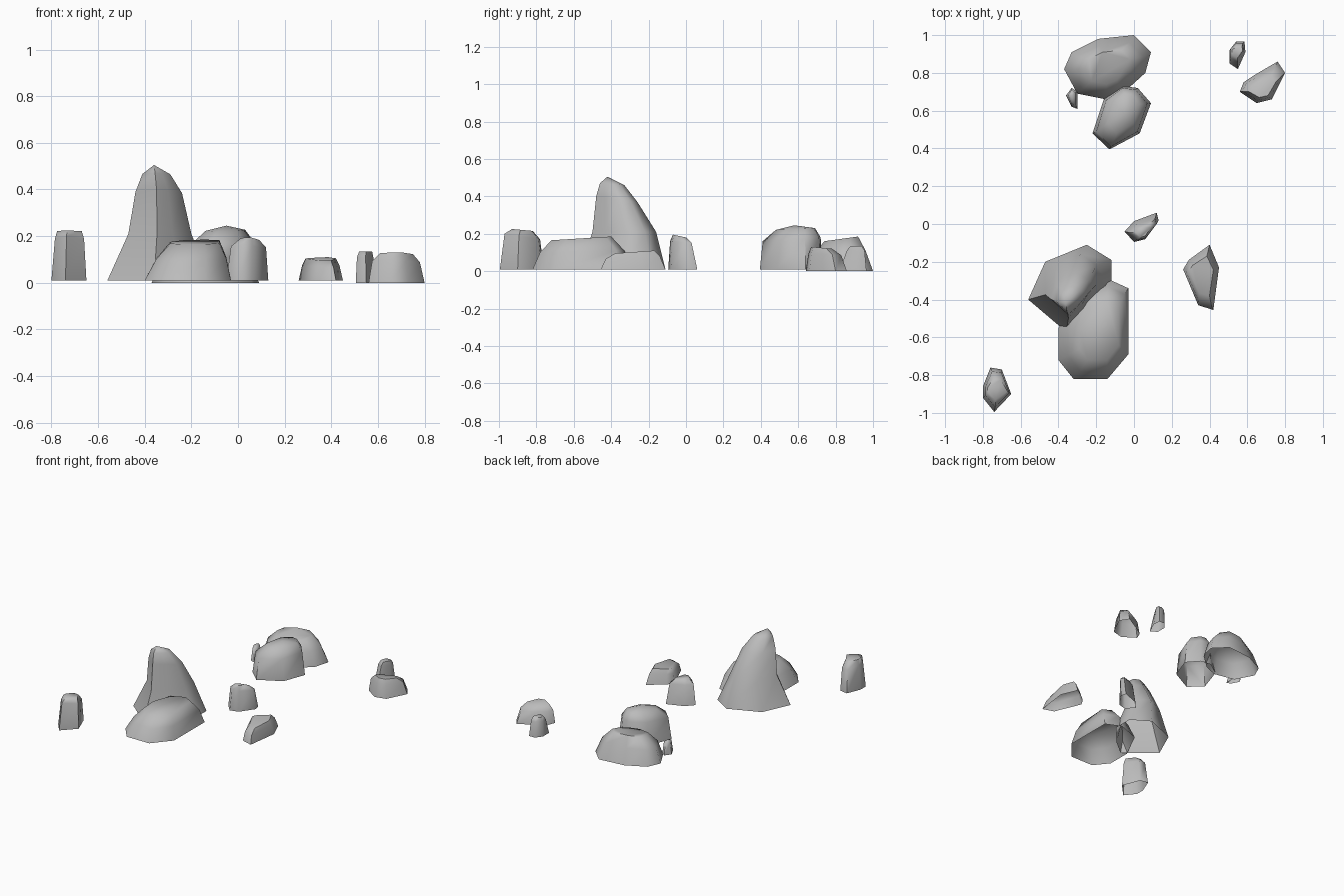
import bpy
import math

cube = bpy.data.objects.get("Cube")
if cube:
    bpy.data.objects.remove(cube, do_unlink=True)

stone = bpy.data.materials.new("grey stone")
stone.use_nodes = True
colour = (0.5, 0.5, 0.5, 1)
stone.diffuse_color = colour
stone.node_tree.nodes["Principled BSDF"].inputs["Base Color"].default_value = colour

CM = 0.01


def rock(name, ground, outline, levels, peak=None):
    """Loft a ground outline (centimetres, anticlockwise) up through levels.

    Each level is a box the outline is fitted into:
    (left, right, front, back, height at front, height at back).
    The foot stays open; the top is a flat cap or a fan to a peak.
    """
    xs = [x for x, y in outline]
    ys = [y for x, y in outline]
    left, front = min(xs), min(ys)
    width, depth = max(xs) - left, max(ys) - front
    count = len(outline)
    verts = [(x, y, ground) for x, y in outline]
    for x0, x1, y0, y1, z0, z1 in levels:
        for x, y in outline:
            u, v = (x - left) / width, (y - front) / depth
            verts.append((x0 + u * (x1 - x0), y0 + v * (y1 - y0), z0 + v * (z1 - z0)))

    faces = []
    for ring in range(len(levels)):
        a, b = ring * count, (ring + 1) * count
        for i in range(count):
            j = (i + 1) % count
            faces.append((a + i, a + j, b + j, b + i))
    top = len(levels) * count
    if peak:
        verts.append(peak)
        for i in range(count):
            faces.append((top + i, top + (i + 1) % count, len(verts) - 1))
    else:
        faces.append(tuple(range(top, top + count)))

    mesh = bpy.data.meshes.new(name)
    mesh.from_pydata([(x * CM, y * CM, z * CM) for x, y, z in verts], [], faces)
    mesh.materials.append(stone)
    obj = bpy.data.objects.new(name, mesh)
    bpy.context.collection.objects.link(obj)
    bpy.ops.object.select_all(action="DESELECT")
    obj.select_set(True)
    bpy.context.view_layer.objects.active = obj
    bpy.ops.object.shade_smooth_by_angle(angle=math.radians(60))
    return obj


# Front group: the tall spire with a broad low boulder leaning on it
rock("tall_spire", 1,
     [(-36, -57), (-25, -48), (-12, -33), (-12, -19), (-25, -11), (-47, -20), (-56, -40)],
     [(-47, -20, -50, -16, 21, 21), (-44, -24, -48, -26, 40, 37),
      (-41, -29, -46, -33, 47, 46)],
     peak=(-36, -42, 50.5))
rock("broad_boulder", 1,
     [(-40, -72), (-32, -82), (-14, -82), (-3, -69), (-3, -34), (-14, -29), (-30, -35),
      (-40, -55)],
     [(-35, -5, -78, -33, 10, 11), (-29, -8, -72, -40, 16.5, 18.5)])

# Back group: a wide boulder, a rounded boulder and a pebble
rock("wide_back_boulder", 0,
     [(-37, 82), (-30, 69), (-15, 66), (-5, 70), (6, 80), (9, 91), (0, 100), (-19, 98),
      (-33, 91)],
     [(-33, 5, 69, 96, 10, 11), (-26, -2, 74, 92, 16, 18.5)])
rock("rounded_back_boulder", 1,
     [(-22, 48), (-13, 39.5), (3, 48), (9, 64), (2, 72), (-6, 73), (-16, 66)],
     [(-20, 7, 41, 72, 16, 18), (-14, 3, 48, 69, 22, 23)],
     peak=(-5, 58, 24.5))
rock("back_pebble", 1,
     [(-36, 68), (-33, 62), (-30, 61), (-30, 70), (-33, 72)],
     [(-35, -31, 63, 71, 9, 10)], peak=(-33, 68, 11))

# Single stones spread around the groups
rock("left_post_stone", 1,
     [(-80, -92), (-74, -99.5), (-65, -90), (-70, -77), (-76, -76), (-80, -86)],
     [(-78.5, -66, -97, -78, 20, 17), (-77.5, -67, -93, -82, 22.5, 21.5)])
rock("middle_stone", 1,
     [(-5, -4), (0, -9.5), (6, -8), (13, 2), (12, 6), (0, 1.5)],
     [(-3, 12, -8.5, 3, 16, 15), (1, 9, -7, 0, 19.5, 18)])
rock("right_low_stone", 1,
     [(26, -24), (34, -43), (42, -45.5), (45, -23), (40, -11), (29, -19)],
     [(27.5, 43.5, -43, -14, 6.5, 8), (29, 42, -38, -17, 9.5, 11)])
rock("far_right_stone", 0,
     [(56, 70), (65, 64), (73, 66), (80, 80), (76, 86), (64, 79), (58, 75)],
     [(57.5, 78, 65.5, 83, 9.5, 8.5), (61, 75, 67, 78, 13, 12)])
rock("far_right_pebble", 0,
     [(50.5, 85), (55, 82), (59, 91), (58.5, 96.5), (54, 96.5), (50.5, 92)],
     [(51, 58, 86, 95.5, 11, 11), (52, 57.5, 88, 94, 13.5, 13.5)])
